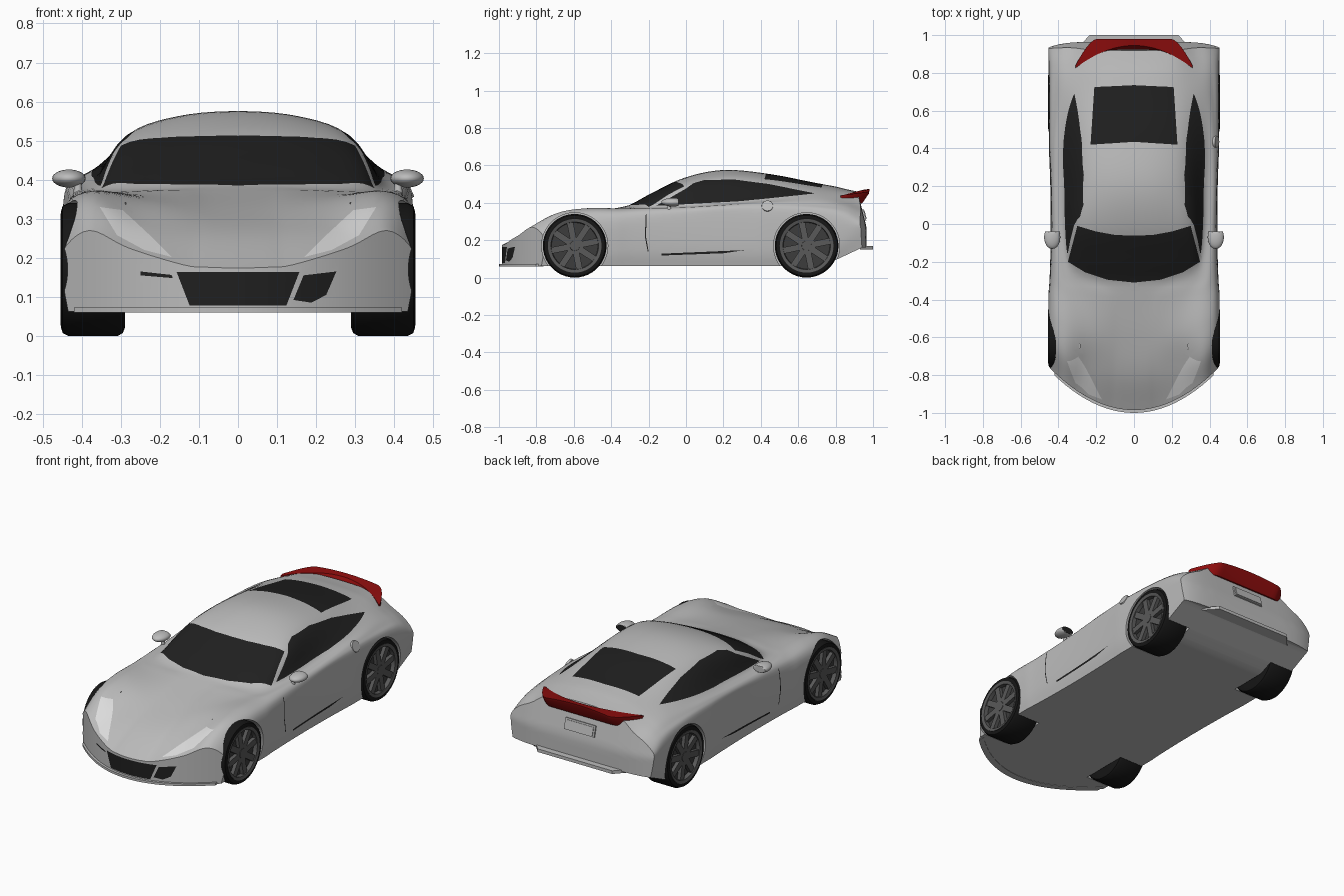
import bpy, bmesh, math
from mathutils import Matrix, Vector

if "Cube" in bpy.data.objects:
    bpy.data.objects.remove(bpy.data.objects["Cube"])

def material(name, r, g, b):
    m = bpy.data.materials.new(name)
    m.diffuse_color = (r, g, b, 1)
    m.use_nodes = True
    m.node_tree.nodes["Principled BSDF"].inputs["Base Color"].default_value = m.diffuse_color
    return m

SILVER = material("silver paint", .5, .5, .5)
GLASS = material("dark glass", .014, .014, .014)
LAMP = material("headlight white", .72, .72, .72)
RED = material("tail red", .27, .004, .004)
RUBBER = material("tire black", .008, .008, .008)
RIM = material("rim grey", .1, .1, .1)
RECESS = material("rim shadow grey", .045, .045, .045)

def finish(name, bm, mats, angle=35):
    bmesh.ops.remove_doubles(bm, verts=bm.verts[:], dist=1e-5)
    bmesh.ops.recalc_face_normals(bm, faces=bm.faces[:])
    me = bpy.data.meshes.new(name)
    bm.to_mesh(me)
    bm.free()
    ob = bpy.data.objects.new(name, me)
    bpy.context.collection.objects.link(ob)
    for m in mats:
        me.materials.append(m)
    smooth(ob, angle)
    return ob

def smooth(ob, angle=35):
    bpy.ops.object.select_all(action='DESELECT')
    ob.select_set(True)
    bpy.context.view_layer.objects.active = ob
    bpy.ops.object.shade_smooth_by_angle(angle=math.radians(angle))

def loft(bm, rings, closed=True):
    vs = [[bm.verts.new(p) for p in r] for r in rings]
    for a, b in zip(vs, vs[1:]):
        n = len(a)
        for j in range(n if closed else n - 1):
            k = (j + 1) % n
            bm.faces.new((a[j], a[k], b[k], b[j]))
    return vs

# Body stations: y, shoulder x/z, cabin base x/z, roof rail x/z, centre z
ROWS = [(-.985, .38, .27, .28, .225, .14, .182, .174),
        (-.8, .37, .345, .25, .29, .13, .268, .264),
        (-.6, .37, .37, .24, .347, .13, .33, .322),
        (-.36, .395, .366, .29, .368, .16, .374, .374),
        (-.3, .405, .365, .335, .369, .22, .376, .389),
        (-.2, .413, .366, .358, .374, .30, .408, .443),
        (-.01, .42, .37, .368, .388, .30, .487, .533),
        (.2, .425, .383, .37, .403, .28, .517, .575),
        (.45, .425, .395, .375, .422, .265, .507, .553),
        (.7, .415, .39, .355, .43, .25, .475, .505),
        (.88, .405, .37, .335, .405, .24, .452, .473),
        (.965, .395, .345, .32, .385, .235, .44, .46)]
K = 5

def station(s):
    i = max(j for j in range(len(ROWS) - 1) if ROWS[j][0] <= s + 1e-9)
    def tan(j, k):
        a, b = ROWS[max(j - 1, 0)], ROWS[min(j + 1, len(ROWS) - 1)]
        return (b[k] - a[k]) / (b[0] - a[0])
    p, q = ROWS[i], ROWS[i + 1]
    h = q[0] - p[0]
    t = (s - p[0]) / h
    return [p[k] * (2*t**3 - 3*t*t + 1) + q[k] * (3*t*t - 2*t**3)
            + h * tan(i, k) * (t**3 - 2*t*t + t) + h * tan(i + 1, k) * (t**3 - t*t)
            for k in range(1, 8)]

def place(s, x, z):
    # bowed nose in plan, leaning and rounded tail
    y = s + 1.12 * x * x * max(0, -.3 - s) / .685
    t = min(1, max(0, (s - .8) / .165))
    return Vector((x, y - t * (.25 * max(0, z - .27) + .03 * (abs(x) / .45) ** 6), z))

def floor_z(s):
    return .062 + max(0, s - .72) * .4

def section(s):
    xd, zd, xe, ze, xf, zf, zt = station(s)
    w, zb = .45 - .01 * max(0, 1 - (s / .4) ** 2), floor_z(s)
    hx, hz = xf * .55, zt - (zt - zf) * .22
    c = [(w - .015, zb), (w - .015, zb), (w, zb + .09), (w - .003, zd - .05), (xd, zd),
         (xe, ze), (xf, zf), (hx, hz), (0, zt), (-hx, hz)]
    c = [Vector(p) for p in c]
    half = []
    for i in range(1, 8):
        a, b, d, e = c[i - 1:i + 3]
        for k in range(K):
            t = k / K
            half.append(.5 * (2*b + (d - a)*t + (2*a - 5*b + 4*d - e)*t*t
                              + (3*b - a - 3*d + e)*t**3))
    pts = half + [c[8]] + [Vector((-p.x, p.y)) for p in reversed(half)]
    return [place(s, p.x, p.y) for p in pts]

def end_cap(bm, ring, s):
    n, m, zb = 2 * K, len(ring), floor_z(s)
    cols = [[ring[n - r] for r in range(n + 1)]]
    for j in range(n + 1, m - n - 1):
        top = ring[j].co
        col = [ring[j]]
        for r in range(1, n + 1):
            x = top.x * ring[n - r].co.x / ring[n].co.x
            col.append(bm.verts.new(place(s, x, top.z + (zb - top.z) * r / n)))
        cols.append(col)
    cols.append([ring[m - 1 - n + r] for r in range(n + 1)])
    for a, b in zip(cols, cols[1:]):
        for r in range(n):
            bm.faces.new((a[r], a[r + 1], b[r + 1], b[r]))
    bm.faces.new([c[-1] for c in cols])

def inside(x, y, poly):
    hit = False
    for (ax, ay), (bx, by) in zip(poly, poly[1:] + poly[:1]):
        if (ay > y) != (by > y) and x < ax + (bx - ax) * (y - ay) / (by - ay):
            hit = not hit
    return hit

def paint(bm, u, v, poly, index, keep):
    # cut the outline into the faces seen along one axis, then colour the inside
    for p, q in zip(poly, poly[1:] + poly[:1]):
        lo = [min(p[k], q[k]) - .002 for k in (0, 1)]
        hi = [max(p[k], q[k]) + .002 for k in (0, 1)]
        co, no = Vector((0, 0, 0)), Vector((0, 0, 0))
        co[u], co[v], no[u], no[v] = p[0], p[1], p[1] - q[1], q[0] - p[0]
        bm.normal_update()
        geom = set()
        for f in bm.faces:
            us, vs = [w.co[u] for w in f.verts], [w.co[v] for w in f.verts]
            if (min(us) < hi[0] and max(us) > lo[0] and min(vs) < hi[1] and max(vs) > lo[1]
                    and keep(f.calc_center_median(), f.normal)):
                geom.update([f], f.edges, f.verts)
        bmesh.ops.bisect_plane(bm, geom=list(geom), dist=1e-5, plane_co=co, plane_no=no.normalized())
    bm.normal_update()
    for f in bm.faces:
        c = f.calc_center_median()
        if keep(c, f.normal) and inside(c[u], c[v], poly):
            f.material_index = index

def both(half):
    return half + [(-x, y) for x, y in reversed(half) if x > 0]

# Body shell
bm = bmesh.new()
N = 72
ys = [-.985 + 1.95 * i / N for i in range(N + 1)]
rings = loft(bm, [section(s) for s in ys], False)
for a, b in zip(rings, rings[1:]):
    bm.faces.new((a[-1], a[0], b[0], b[-1]))
end_cap(bm, rings[0], ys[0])
end_cap(bm, rings[-1], ys[-1])
bmesh.ops.recalc_face_normals(bm, faces=bm.faces[:])

# Windshield and rear window
up = lambda c, n: n.z > .1 and c.z > .3
paint(bm, 0, 1, both([(0, -.31), (.14, -.295), (.26, -.255), (.35, -.2), (.3, -.01),
                      (.2, -.04), (.1, -.058), (0, -.062)]), 1, up)
paint(bm, 0, 1, both([(0, .435), (.23, .42), (.21, .725), (0, .735)]), 1, up)
# Side windows, door gap, sill slot, headlights
for sg in (1, -1):
    side = lambda c, n: c.x * sg > .2 and n.x * sg > .05
    paint(bm, 1, 2, [(-.16, .384), (.0, .476), (.04, .505), (.1, .522), (.26, .524), (.445, .5),
                     (.69, .45), (.445, .424), (.28, .408), (-.01, .392)], 1, side)
    paint(bm, 1, 2, [(-.13, .118), (.2, .13), (.315, .147), (.2, .142), (-.13, .128)], 1, side)
    paint(bm, 1, 2, [(-.205, .14), (-.22, .22), (-.215, .34), (-.21, .34), (-.214, .22), (-.2, .14)], 1, side)
    paint(bm, 0, 2, [(sg * x, z) for x, z in ((.354, .33), (.295, .322), (.226, .258), (.17, .202),
                     (.24, .22), (.31, .258))], 2, lambda c, n: c.y < -.45 and n.y < -.02)
# Grille and lower intakes
nose = lambda c, n: c.y < -.7 and n.y < -.3
paint(bm, 0, 2, [(-.157, .163), (.157, .163), (.124, .078), (-.124, .078)], 1, nose)
paint(bm, 0, 2, [(.252, .165), (.168, .155), (.142, .092), (.188, .085), (.226, .105)], 1, nose)
paint(bm, 0, 2, [(-.25, .165), (-.17, .156), (-.167, .148), (-.25, .155)], 1, nose)
body = finish("body", bm, [SILVER, GLASS, LAMP])

# Wheel arches
WHEELS = [(sg, y) for sg in (1, -1) for y in (-.595, .645)]
bm = bmesh.new()
for sg, y in WHEELS:
    bmesh.ops.create_cone(bm, cap_ends=True, segments=48, radius1=.177, radius2=.177, depth=.313,
                          matrix=Matrix.Translation((sg * .4435, y, .17)) @ Matrix.Rotation(math.pi / 2, 4, 'Y'))
cutter = finish("arch_cutter", bm, [])
cutter.hide_render = True
mod = body.modifiers.new("arches", 'BOOLEAN')
mod.operation, mod.solver, mod.object = 'DIFFERENCE', 'EXACT', cutter
bpy.context.view_layer.objects.active = body
bpy.ops.object.modifier_apply(modifier=mod.name)
bpy.data.objects.remove(cutter)
smooth(body)

# Wheels
def lathe(name, profile, mat, sg, y, seg=44):
    bm = bmesh.new()
    angles = [2 * math.pi * i / seg for i in range(seg + 1)]
    loft(bm, [[(sg * x, y + r * math.cos(a), .17 + r * math.sin(a)) for x, r in profile]
              for a in angles], False)
    bmesh.ops.remove_doubles(bm, verts=bm.verts[:], dist=1e-5)
    bmesh.ops.dissolve_degenerate(bm, edges=bm.edges[:], dist=1e-6)
    finish(name, bm, [mat])

for sg, y in WHEELS:
    tag = ("front" if y < 0 else "rear") + ("_right" if sg > 0 else "_left")
    lathe(tag + "_tire", [(.30, 0), (.29, .15), (.295, .163), (.308, .17), (.435, .17), (.449, .163),
                          (.453, .15), (.451, .143), (.41, .14), (.41, 0)], RUBBER, sg, y)
    lathe(tag + "_rim", [(.425, 0), (.425, .128), (.448, .132), (.452, .144), (.44, .144)], RECESS, sg, y)
    lathe(tag + "_rim_ring", [(.428, .124), (.45, .127), (.454, .143), (.43, .143)], RIM, sg, y)
    lathe(tag + "_hub", [(.447, 0), (.447, .026), (.425, .032)], RIM, sg, y)
    bm = bmesh.new()
    for i in range(8):
        m = (Matrix.Translation((sg * .434, y, .17)) @ Matrix.Rotation(i * math.pi / 4 + .2, 4, 'X')
             @ Matrix.Translation((0, 0, .077)) @ Matrix.Diagonal((.022, .034, .108, 1)))
        bmesh.ops.create_cube(bm, size=1, matrix=m)
    finish(tag + "_spokes", bm, [RIM])

# Rear spoiler
bm = bmesh.new()
rings = []
for i in range(33):
    x = -.31 + .62 * i / 32
    t, e = abs(x) / .31, max(0, (abs(x) - .2) / .11)
    rings.append([(x, .945 - .12 * t * t, .469 - .032 * t * t),
                  (x, .98 - .14 * e ** 1.5, .474 - .032 * t * t),
                  (x, .978 - .14 * e ** 1.5, .462 - .032 * t * t),
                  (x, .942 - .1 * e ** 1.5, .397), (x, .9 - .07 * e, .397)])
vs = loft(bm, rings)
bm.faces.new(vs[0])
bm.faces.new(vs[-1])
finish("rear_spoiler", bm, [RED], 30)

# Front splitter and rear lip
def plate(name, outline, z0, z1):
    bm = bmesh.new()
    vs = loft(bm, [[(x, y, z) for x, y in outline] for z in (z0, z1)])
    bm.faces.new(vs[0])
    bm.faces.new(vs[1])
    finish(name, bm, [SILVER], 30)

xs = [-.42 + .84 * i / 28 for i in range(29)]
plate("front_splitter", [(x, -1 + 1.12 * x * x) for x in xs]
      + [(x, -.96 + 1.12 * x * x) for x in reversed(xs)], .06, .073)
plate("rear_lip", [(-.235, 1), (.235, 1), (.3, .93), (-.3, .93)], .15, .168)

# Plate holder on the tail
for name, size, mat, off in (("plate_frame", (.19, .012, .062), SILVER, 0),
                             ("plate_panel", (.17, .012, .046), SILVER, .004)):
    bm = bmesh.new()
    bmesh.ops.create_cube(bm, size=1, matrix=Matrix.Translation((0, .951 + off, .335))
                          @ Matrix.Rotation(.245, 4, 'X') @ Matrix.Diagonal((*size, 1)))
    finish(name, bm, [mat])

# Door mirrors
for sg, tag in ((1, "right"), (-1, "left")):
    bm = bmesh.new()
    bmesh.ops.create_uvsphere(bm, u_segments=24, v_segments=14, radius=1,
                              matrix=Matrix.Translation((sg * .433, -.07, .403)) @ Matrix.Diagonal((.043, .062, .023, 1)))
    for v in bm.verts:
        v.co.y = min(v.co.y, -.04)
    bm.normal_update()
    for f in bm.faces:
        f.material_index = int(sg > 0 and f.normal.y > .9)
    finish("mirror_" + tag, bm, [SILVER, GLASS])
    bm = bmesh.new()
    bmesh.ops.create_cone(bm, cap_ends=True, segments=12, radius1=.014, radius2=.008, depth=.05,
                          matrix=Matrix.Translation((sg * .41, -.09, .372)))
    finish("mirror_stem_" + tag, bm, [SILVER])

# Fuel cap on the right rear shoulder
bm = bmesh.new()
rot = Vector((.92, 0, .4)).to_track_quat('Z', 'Y').to_matrix().to_4x4()
bmesh.ops.create_cone(bm, cap_ends=True, segments=28, radius1=.032, radius2=.03, depth=.012,
                      matrix=Matrix.Translation((.434, .435, .382)) @ rot)
finish("fuel_cap", bm, [SILVER])
